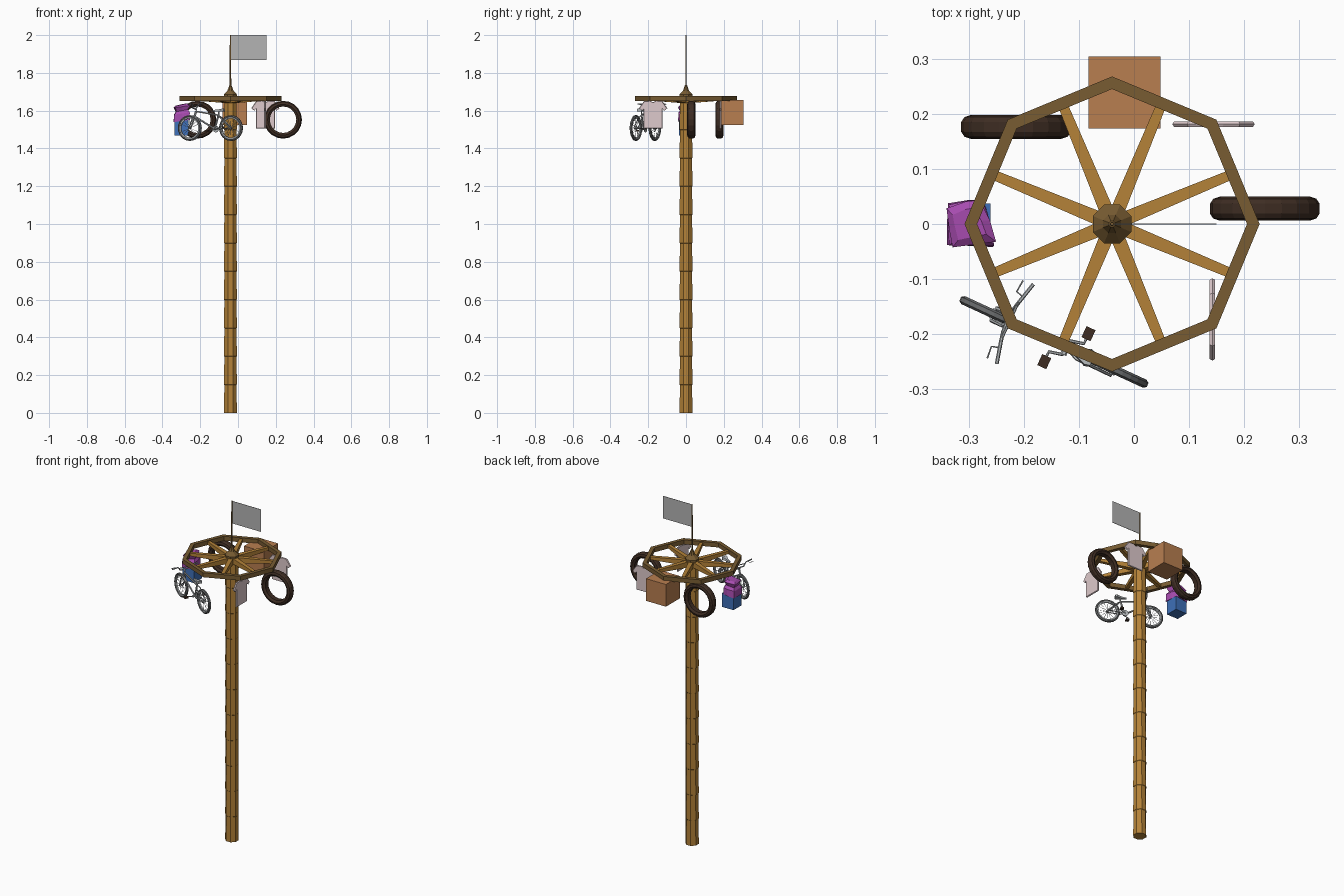
import bpy, bmesh, math
from mathutils import Vector, Matrix

if "Cube" in bpy.data.objects:
    bpy.data.objects.remove(bpy.data.objects["Cube"])

def mat(name, r, g, b):
    m = bpy.data.materials.new(name)
    m.diffuse_color = [((c / 255 + 0.055) / 1.055) ** 2.4 if c > 10 else c / 3294 for c in (r, g, b)] + [1]
    m.use_nodes = True
    m.node_tree.nodes["Principled BSDF"].inputs["Base Color"].default_value = m.diffuse_color
    return m

WOOD = mat("wood", 180, 130, 56)
DARK = mat("dark wood", 120, 92, 50)
FLAG = mat("flag grey", 180, 180, 180)
TYRE = mat("tyre brown", 62, 45, 35)
CRATE = mat("crate orange", 184, 126, 80)
SHIRT = mat("shirt pink", 222, 202, 204)
PURPLE = mat("purple", 168, 76, 176)
BLUE = mat("blue", 62, 112, 184)
METAL = mat("bike silver", 178, 182, 184)
RUBBER = mat("bike rubber", 105, 107, 108)
CX = -0.04  # pole axis

def finish(name, bm, m, M=None):
    if M is not None:
        bm.transform(M)
    bmesh.ops.recalc_face_normals(bm, faces=bm.faces)
    me = bpy.data.meshes.new(name)
    bm.to_mesh(me)
    bm.free()
    me.materials.append(m)
    ob = bpy.data.objects.new(name, me)
    bpy.context.collection.objects.link(ob)
    return ob

def add_loft(bm, rings, closed=False):
    vs = [[bm.verts.new(p) for p in r] for r in rings]
    n = len(vs[0])
    for i in range(len(vs) if closed else len(vs) - 1):
        a, b = vs[i], vs[(i + 1) % len(vs)]
        for j in range(n):
            k = (j + 1) % n
            bm.faces.new((a[j], a[k], b[k], b[j]))
    if not closed:
        bm.faces.new(vs[0])
        bm.faces.new(vs[-1])

def circle(r, z, n=8, off=0.0, cx=0.0, cy=0.0):
    return [(cx + r * math.cos(off + 2 * math.pi * i / n),
             cy + r * math.sin(off + 2 * math.pi * i / n), z) for i in range(n)]

def turned(name, profile, m, n=8, M=None, off=0.0):
    bm = bmesh.new()
    add_loft(bm, [circle(r, z, n, off) for r, z in profile])
    return finish(name, bm, m, M)

def hoop(name, profile, m, n, M=None):
    # closed profile (r, z) spun round the z axis
    bm = bmesh.new()
    add_loft(bm, [[(r * math.cos(a), r * math.sin(a), z) for r, z in profile]
                  for a in [2 * math.pi * i / n for i in range(n)]], True)
    return finish(name, bm, m, M)

def tubes(name, paths, m, M=None, n=6):
    # each path: (radius, [points])
    bm = bmesh.new()
    for r, pts in paths:
        pts = [Vector(p) for p in pts]
        rings = []
        for i, p in enumerate(pts):
            d = (pts[min(i + 1, len(pts) - 1)] - pts[max(i - 1, 0)]).normalized()
            q = d.to_track_quat('Z', 'Y')
            rings.append([p + q @ Vector(c) for c in circle(r, 0, n)])
        add_loft(bm, rings)
    return finish(name, bm, m, M)

def box(name, c, s, m, M=None):
    bm = bmesh.new()
    bmesh.ops.create_cube(bm, size=1, matrix=Matrix.Translation(c) @ Matrix.Diagonal((*s, 1)))
    return finish(name, bm, m, M)

AXIS = Matrix.Translation((CX, 0, 0))
T = Matrix.Translation
ROT_Y = Matrix.Rotation(math.pi / 2, 4, 'X')

# Pole built of slightly tapering segments
prof = []
for i in range(11):
    z = 0.15 * i
    prof += [(0.0368, z), (0.0350, z + 0.148)]
prof.append((0.035, 1.66))
turned("pole", prof, WOOD, 8, AXIS, math.pi / 8)

# Top ring, spokes, hub
hoop("top_ring", [(0.246, 1.652), (0.269, 1.652), (0.269, 1.678), (0.246, 1.678)], DARK, 8, AXIS)
bm = bmesh.new()
for i in range(8):
    R = Matrix.Rotation(math.pi / 8 + i * math.pi / 4, 3, 'Z')
    rings = []
    for x, w, z0, z1 in ((0.02, 0.013, 1.640, 1.674), (0.236, 0.009, 1.656, 1.672)):
        rings.append([R @ Vector(p) for p in ((x, -w, z0), (x, w, z0), (x, w, z1), (x, -w, z1))])
    add_loft(bm, rings)
finish("spokes", bm, WOOD, AXIS)
turned("hub", [(0.038, 1.655), (0.038, 1.685), (0.018, 1.705), (0.006, 1.735)], DARK, 8, AXIS, math.pi / 8)
turned("flag_staff", [(0.0045, 1.70), (0.0035, 2.0)], DARK, 6, AXIS)
box("flag", (0.057, 0, 1.934), (0.186, 0.002, 0.132), FLAG)

# Hanging tyres
for i, (x, y) in enumerate(((-0.215, 0.177), (0.2385, 0.028))):
    hoop("hanging_tyre_%d" % i,
         [(0.070, -0.014), (0.082, -0.022), (0.094, -0.018), (0.100, -0.009),
          (0.100, 0.009), (0.094, 0.018), (0.082, 0.022), (0.070, 0.014)],
         TYRE, 20, T((x, y, 1.552)) @ ROT_Y)

# Crate
box("crate", (-0.0175, 0.24, 1.59), (0.131, 0.131, 0.131), CRATE)

# Shirts: half outline mirrored, extruded with a pinched rim
half = [(0.018, 0.070), (0.048, 0.068), (0.075, 0.030), (0.060, 0.018), (0.050, 0.030), (0.050, -0.078)]
outline = [(0, 0.062)] + half + [(-x, z) for x, z in reversed(half)]
for i, M in enumerate((T((0.145, 0.182, 1.583)),
                       T((0.143, -0.174, 1.583)) @ Matrix.Rotation(math.pi / 2, 4, 'Z'))):
    bm = bmesh.new()
    add_loft(bm, [[(x * s, y, z * s) for x, z in outline]
                  for y, s in ((-0.005, 0.96), (0, 1), (0.005, 0.96))])
    finish("shirt_%d" % i, bm, SHIRT, M)

# Bag: blue box below, gathered purple cloth above
box("bag_base", (-0.299, 0, 1.51), (0.074, 0.074, 0.082), BLUE)
bm = bmesh.new()
rings = []
for z, r, dx, a in ((1.545, 0.042, 0, 0), (1.585, 0.041, 0.001, 0.05), (1.600, 0.030, 0, 0.1),
                    (1.622, 0.040, 0.001, 0.18), (1.632, 0.026, -0.002, 0.25)):
    R = Matrix.Rotation(a, 3, 'Z')
    rings.append([Vector((-0.299 + dx, 0, z)) + R @ Vector((u * r, v * r, 0.006 * u))
                  for u, v in ((-1, -.9), (0, -.95), (1, -1), (.9, 0), (.6, 1), (0, 1.05), (-.95, .9), (-1, 0))])
add_loft(bm, rings)
finish("bag_top", bm, PURPLE)

# Bicycle: local x runs to the rear wheel, z = 0 at the axles
BIKE = T((-0.146, -0.215, 1.508)) @ Matrix.Rotation(math.atan2(-0.418, 0.908), 4, 'Z')
for name, x in (("front", -0.12), ("rear", 0.12)):
    W = BIKE @ T((x, 0, 0)) @ ROT_Y
    hoop(name + "_bike_tyre", [(0.056, -0.005), (0.062, -0.008), (0.068, -0.004),
                               (0.068, 0.004), (0.062, 0.008), (0.056, 0.005)], RUBBER, 24, W)
    hoop(name + "_rim", [(0.051, -0.004), (0.057, -0.004), (0.057, 0.004), (0.051, 0.004)], METAL, 24, W)
    sp = [(0.0009, [(0.005 * math.cos(a), 0.005 * math.sin(a), 0.004 * (-1) ** k),
                    (0.053 * math.cos(a), 0.053 * math.sin(a), 0)])
          for k, a in enumerate([2 * math.pi * k / 16 for k in range(16)])]
    sp.append((0.006, [(0, 0, -0.010), (0, 0, 0.010)]))
    tubes(name + "_wheel_spokes", sp, METAL, W, 4)

bb, seat_top, head_lo, head_hi = (0.025, 0, -0.005), (0.047, 0, 0.068), (-0.092, 0, 0.062), (-0.084, 0, 0.088)
frame = [(0.006, [head_lo, head_hi]), (0.005, [bb, head_lo]), (0.0045, [seat_top, head_hi]),
         (0.005, [bb, seat_top]), (0.004, [seat_top, (0.05, 0, 0.092)]),
         (0.006, [(0.025, -0.014, -0.005), (0.025, 0.014, -0.005)]),
         (0.005, [head_hi, (-0.081, 0, 0.098), (-0.095, 0, 0.104)])]
for s in (-1, 1):
    frame += [(0.003, [bb, (0.05, s * 0.011, -0.003), (0.12, s * 0.012, 0)]),
              (0.003, [seat_top, (0.062, s * 0.011, 0.055), (0.12, s * 0.012, 0)]),
              (0.004, [(-0.092, 0, 0.068), (-0.097, s * 0.012, 0.058), (-0.12, s * 0.012, 0)])]
tubes("bike_frame", frame, METAL, BIKE)
bars = []
for s in (-1, 1):
    bars += [(0.0035, [(-0.093, 0, 0.104), (-0.092, s * 0.022, 0.105), (-0.088, s * 0.040, 0.126), (-0.078, s * 0.080, 0.128)]),
             (0.0015, [(-0.082, s * 0.05, 0.127), (-0.100, s * 0.055, 0.124), (-0.098, s * 0.078, 0.122)])]
bars.append((0.0025, [(-0.089, -0.036, 0.118), (-0.089, 0.036, 0.118)]))
tubes("handlebars", bars, METAL, BIKE)

# Saddle, chainring, cranks and pedals
bm = bmesh.new()
add_loft(bm, [[(x, -w, 0.088), (x, w, 0.088), (x, w * .8, h), (x, -w * .8, h)]
              for x, w, h in ((0.015, 0.004, 0.096), (0.045, 0.007, 0.098), (0.068, 0.017, 0.102), (0.078, 0.014, 0.103))])
finish("saddle", bm, METAL, BIKE)
turned("chainring", [(0.018, -0.0015), (0.018, 0.0015)], METAL, 16, BIKE @ T((0.025, 0.012, -0.005)) @ ROT_Y)
tubes("cranks", [(0.003, [(0.025, s * 0.014, -0.005), (0.025 + s * 0.026, s * 0.020, -0.005 + s * 0.010),
                          (0.025 + s * 0.026, s * 0.032, -0.005 + s * 0.010)]) for s in (-1, 1)], METAL, BIKE)
for s, side in ((-1, "left"), (1, "right")):
    box(side + "_pedal", (0.025 + s * 0.026, s * 0.040, -0.005 + s * 0.010), (0.018, 0.022, 0.008), TYRE, BIKE)
